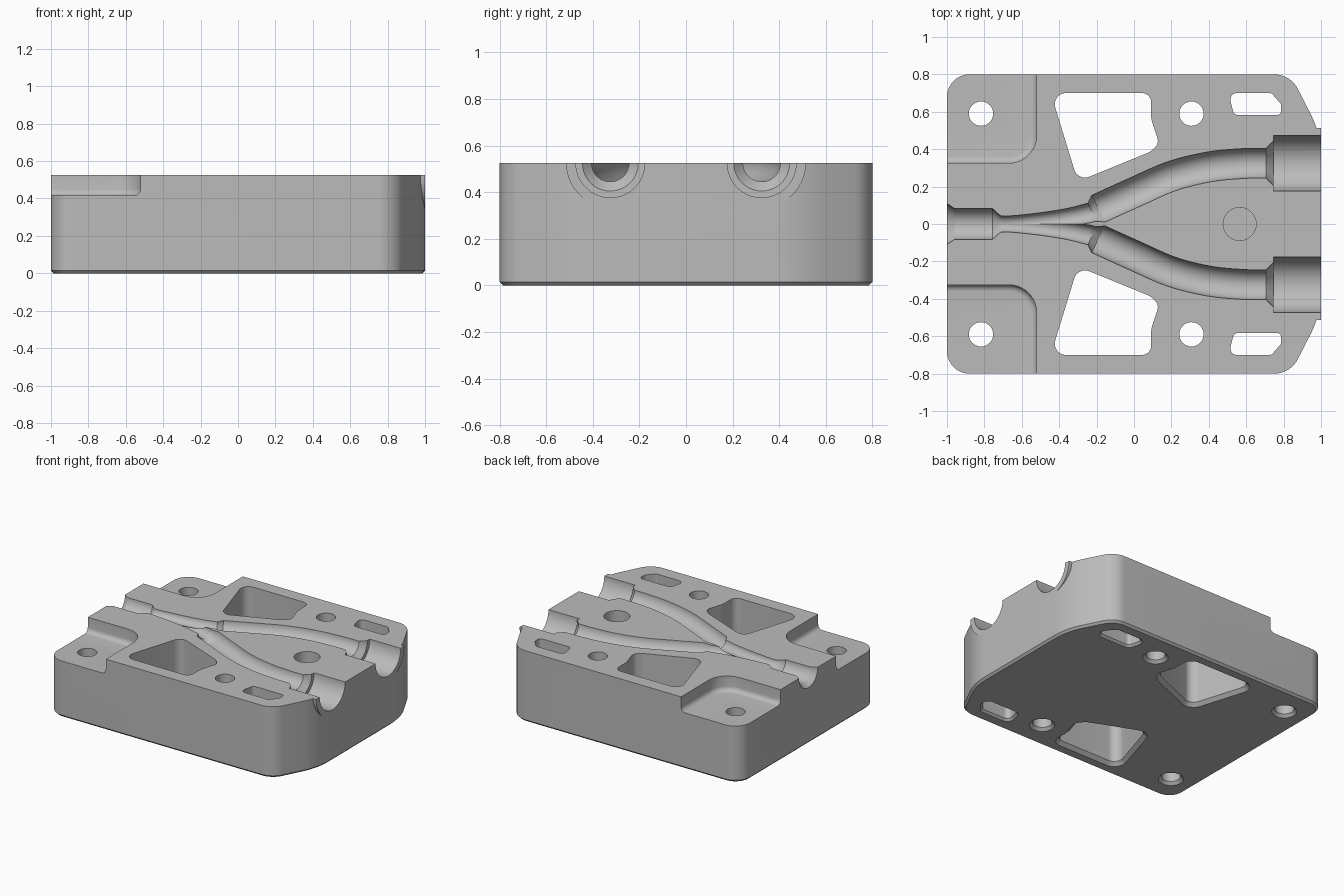
import bpy, bmesh
from math import sin, cos, pi, tan
from mathutils import Vector

TOP = 0.525
cube = bpy.data.objects.get("Cube")
if cube:
    bpy.data.objects.remove(cube, do_unlink=True)

grey = bpy.data.materials.new("machined_grey")
grey.use_nodes = True
grey.diffuse_color = (0.5, 0.5, 0.5, 1)
grey.node_tree.nodes["Principled BSDF"].inputs["Base Color"].default_value = (0.5, 0.5, 0.5, 1)


def rounded(corners, side=1, steps=10):
    """Closed outline from (x, y, radius) corners, optionally mirrored in y."""
    out, n = [], len(corners)
    for i, (x, y, r) in enumerate(corners):
        p = Vector((x, y))
        if r == 0:
            out.append(p)
            continue
        a = (Vector(corners[i - 1][:2]) - p).normalized()
        b = (Vector(corners[(i + 1) % n][:2]) - p).normalized()
        half = a.angle(b) / 2
        centre = p + (a + b).normalized() * (r / sin(half))
        start, end = p + a * (r / tan(half)), p + b * (r / tan(half))
        u, v = start - centre, end - centre
        ang = u.angle(v)
        for k in range(steps + 1):
            t = k / steps
            out.append(centre + (u * sin((1 - t) * ang) + v * sin(t * ang)) / sin(ang))
    if side < 0:
        out = [Vector((p.x, -p.y)) for p in out]
    area = sum(out[i - 1].cross(out[i]) for i in range(len(out)))
    return out if area > 0 else out[::-1]


def circle(x, y, r, n=40):
    return [Vector((x + r * cos(2 * pi * i / n), y + r * sin(2 * pi * i / n))) for i in range(n)]


def offset(outline, d):
    """Grow an anticlockwise outline by d."""
    out, n = [], len(outline)
    for i, p in enumerate(outline):
        e1 = (p - outline[i - 1]).normalized()
        e2 = (outline[(i + 1) % n] - p).normalized()
        n1, n2 = Vector((e1.y, -e1.x)), Vector((e2.y, -e2.x))
        out.append(p + (n1 + n2) * (d / (1 + n1.dot(n2))))
    return out


def skin(name, rings):
    """Capped solid through rings with equal point counts."""
    bm = bmesh.new()
    loops = [[bm.verts.new(p) for p in ring] for ring in rings]
    for a, b in zip(loops, loops[1:]):
        for i in range(len(a)):
            bm.faces.new((a[i - 1], a[i], b[i], b[i - 1]))
    bm.faces.new(loops[0])
    bm.faces.new(loops[-1])
    bmesh.ops.recalc_face_normals(bm, faces=bm.faces)
    mesh = bpy.data.meshes.new(name)
    bm.to_mesh(mesh)
    bm.free()
    mesh.materials.append(grey)
    obj = bpy.data.objects.new(name, mesh)
    bpy.context.collection.objects.link(obj)
    return obj


def prism(name, outline, levels):
    return skin(name, [[(p.x, p.y, z) for p in offset(outline, d)] for z, d in levels])


def tube(name, stations, side=1, n=48):
    """Round bar along (x, y, radius) stations lying in the top plane."""
    rings = []
    for i, (x, y, r) in enumerate(stations):
        a, b = stations[max(i - 1, 0)], stations[min(i + 1, len(stations) - 1)]
        t = Vector((b[0] - a[0], b[1] - a[1])).normalized()
        rings.append([(x - t.y * r * cos(w), side * (y + t.x * r * cos(w)), TOP + r * sin(w))
                      for w in [2 * pi * (k + 0.5) / n for k in range(n)]])
    return skin(name, rings)


def spline(pts, steps=6):
    """Smooth curve through the stations."""
    v = [Vector(p) for p in pts]
    v = [v[0] * 2 - v[1]] + v + [v[-1] * 2 - v[-2]]
    out = []
    for a, b, c, d in zip(v, v[1:], v[2:], v[3:]):
        for k in range(steps):
            t = k / steps
            out.append(0.5 * (2 * b + (c - a) * t + (2 * a - 5 * b + 4 * c - d) * t * t
                              + (3 * b - a - 3 * c + d) * t ** 3))
    return [tuple(p) for p in out] + [tuple(v[-2])]


def combine(tool, operation):
    mod = block.modifiers.new("cut", 'BOOLEAN')
    mod.operation, mod.object, mod.solver = operation, tool, 'EXACT'
    bpy.context.view_layer.objects.active = block
    bpy.ops.object.modifier_apply(modifier=mod.name)
    bpy.data.objects.remove(tool, do_unlink=True)


# Block with shaped end corners and a chamfered base
half = [(-1, 0.8, 0.12), (0.836, 0.8, 0.14), (1, 0.48, 0.5)]
corners = half + [(x, -y, r) for x, y, r in reversed(half)]
block = prism("mold_block", rounded(corners), [(0, -0.015), (0.015, 0), (0.8, 0)])

# Bosses around the wide sockets, then trim to the parting plane
for s in (1, -1):
    combine(tube("socket_boss", [(0.7, 0.325, 0.19), (0.999, 0.325, 0.19)], s), 'UNION')
combine(prism("top_trim", rounded([(-2, -2, 0), (2, -2, 0), (2, 2, 0), (-2, 2, 0)]),
              [(TOP, 0), (1.5, 0)]), 'DIFFERENCE')

# Mirrored cutouts
window = [(-0.445, 0.7, 0.06), (0.092, 0.7, 0.05), (0.092, 0.56, 0.1),
          (0.135, 0.43, 0.05), (0.085, 0.385, 0.05), (-0.3, 0.228, 0.06)]
slot = [(0.505, 0.7, 0.035), (0.535, 0.582, 0.03), (0.787, 0.582, 0.025),
        (0.787, 0.64, 0.025), (0.735, 0.7, 0.025)]
corner_step = [(-1.2, 0.325, 0), (-0.52, 0.325, 0.15), (-0.52, 1, 0), (-1.2, 1, 0)]
through = [(-0.01, 0.035), (0.025, 0), (0.7, 0)]
f = 0.035
fillet = [(0.415 + f * (1 - cos(a)), -f * (1 - sin(a))) for a in [k * pi / 10 for k in range(6)]]

narrow = spline([(-0.8, 0, 0.042), (-0.68, 0, 0.042), (-0.5, 0.015, 0.045),
                 (-0.35, 0.036, 0.048), (-0.225, 0.062, 0.053)])
wide = spline([(-0.19, 0.082, 0.08), (0, 0.168, 0.08), (0.2, 0.255, 0.08), (0.4, 0.305, 0.08),
               (0.58, 0.323, 0.08), (0.705, 0.325, 0.08)])
socket = [(0.745, 0.325, 0.12), (0.746, 0.325, 0.148), (1.1, 0.325, 0.148)]

for s in (1, -1):
    combine(prism("window", rounded(window, s), through), 'DIFFERENCE')
    combine(prism("slot", rounded(slot, s), [(-0.01, 0.025), (0.015, 0), (0.7, 0)]), 'DIFFERENCE')
    for x in (-0.818, 0.307):
        combine(prism("bolt_hole", circle(x, s * 0.59, 0.065),
                      [(-0.01, 0.03), (0.02, 0), (0.7, 0)]), 'DIFFERENCE')
    combine(prism("corner_step", rounded(corner_step, s), fillet + [(0.7, 0)]), 'DIFFERENCE')
    combine(tube("branch_channel", narrow + wide + socket, s), 'DIFFERENCE')

# Inlet channel and blind locating hole
combine(tube("inlet", [(-1.04, 0, 0.137), (-0.96, 0, 0.083), (-0.757, 0, 0.083),
                       (-0.715, 0, 0.045), (-0.69, 0, 0.038)]), 'DIFFERENCE')
combine(prism("locating_hole", circle(0.565, 0, 0.088), [(0.325, 0), (0.7, 0)]), 'DIFFERENCE')

# Smooth curved walls, keep machined edges crisp
bpy.ops.object.select_all(action='DESELECT')
block.select_set(True)
bpy.context.view_layer.objects.active = block
bpy.ops.object.shade_smooth_by_angle(angle=0.5)
